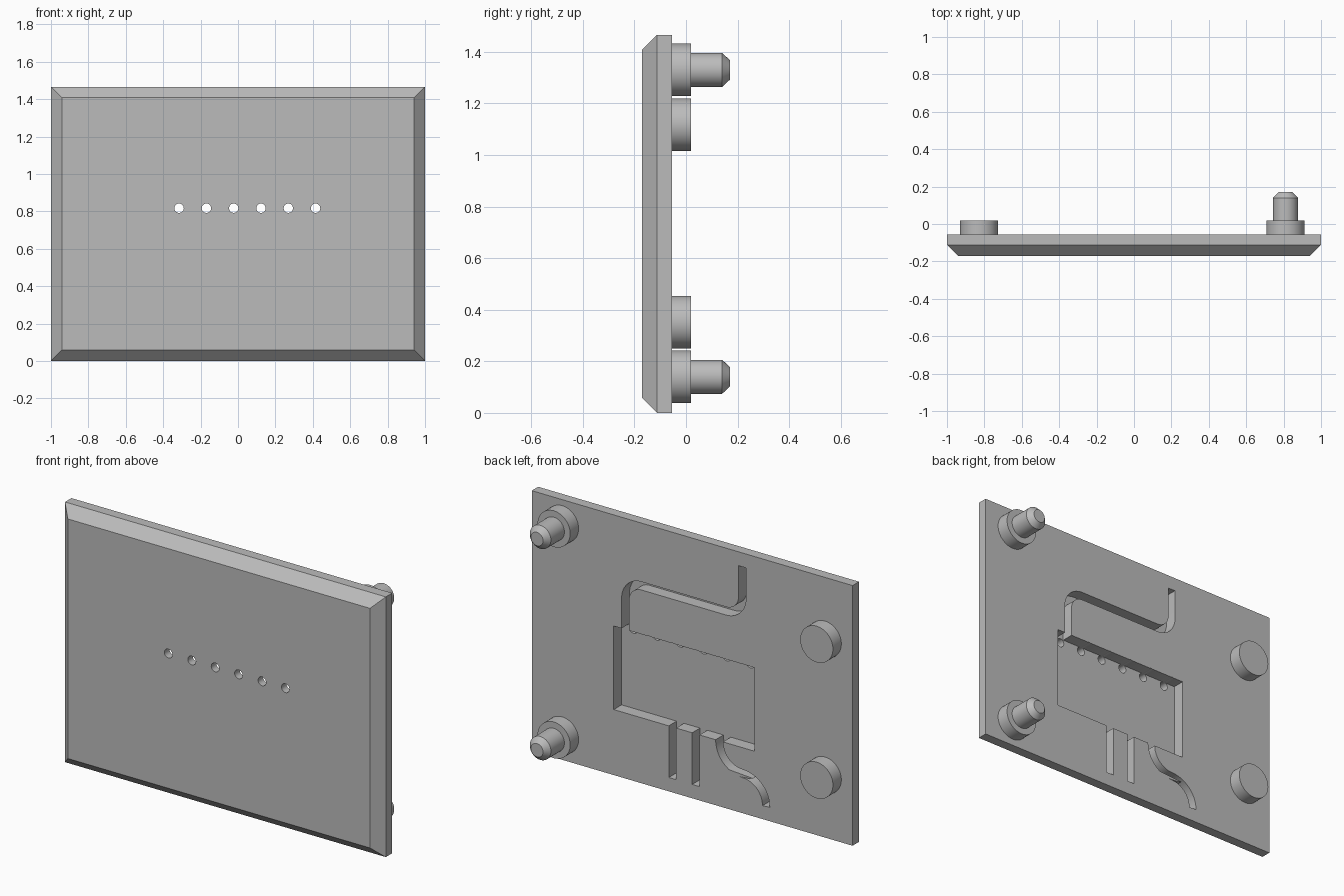
import bpy, bmesh, math
from mathutils import Vector

if "Cube" in bpy.data.objects:
    bpy.data.objects.remove(bpy.data.objects["Cube"])

grey = bpy.data.materials.new("plain grey")
grey.diffuse_color = (0.5, 0.5, 0.5, 1)
grey.use_nodes = True
grey.node_tree.nodes["Principled BSDF"].inputs["Base Color"].default_value = grey.diffuse_color

BACK, FRONT, BEVEL, FLOOR = -0.055, -0.17, -0.112, -0.125
HEIGHT = 1.466


def make_object(name, bm):
    bmesh.ops.recalc_face_normals(bm, faces=bm.faces)
    mesh = bpy.data.meshes.new(name)
    bm.to_mesh(mesh)
    bm.free()
    mesh.materials.append(grey)
    obj = bpy.data.objects.new(name, mesh)
    bpy.context.collection.objects.link(obj)
    return obj


def loft(name, rings):
    """Join equal-length point rings into a closed solid."""
    bm = bmesh.new()
    loops = [[bm.verts.new(p) for p in ring] for ring in rings]
    n = len(loops[0])
    for a, b in zip(loops, loops[1:]):
        for i in range(n):
            j = (i + 1) % n
            bm.faces.new((a[i], a[j], b[j], b[i]))
    bm.faces.new(loops[0])
    bm.faces.new(loops[-1])
    return make_object(name, bm)


def rect(x0, x1, z0, z1, y):
    return [(x0, y, z0), (x1, y, z0), (x1, y, z1), (x0, y, z1)]


def turned(name, x, z, profile, sides=48):
    """Round part along y from (y, radius) pairs."""
    angles = [2 * math.pi * i / sides for i in range(sides)]
    return loft(name, [[(x + r * math.cos(a), y, z + r * math.sin(a)) for a in angles]
                       for y, r in profile])


def arc(cx, cz, r, start, end, steps=12):
    angles = [math.radians(start + (end - start) * i / steps) for i in range(steps + 1)]
    return [(cx + r * math.cos(a), cz + r * math.sin(a)) for a in angles]


def channel(name, path, width=0.046):
    """Constant-width groove cutter following an (x, z) path."""
    pts = [Vector(p) for p in path]
    left, right = [], []
    for i, p in enumerate(pts):
        t = (pts[min(i + 1, len(pts) - 1)] - pts[max(i - 1, 0)]).normalized()
        side = Vector((-t.y, t.x)) * width / 2
        left.append(p + side)
        right.append(p - side)
    outline = left + right[::-1]
    return loft(name, [[(p.x, y, p.y) for p in outline] for y in (FLOOR, 0.0)])


# Plate with bevelled front rim
e = 0.058
plate = loft("plate", [rect(-1 + e, 1 - e, e, HEIGHT - e, FRONT),
                       rect(-1, 1, 0, HEIGHT, BEVEL),
                       rect(-1, 1, 0, HEIGHT, BACK)])

# Pocket and grooves in the back
px0, px1, pz0, pz1 = -0.389, 0.489, 0.369, 0.84
cutters = [loft("pocket_cutter", [rect(px0, px1, pz0, pz1, y) for y in (FLOOR, 0.0)])]
for x in (0.123, -0.023):
    cutters.append(channel("straight_groove_cutter", [(x, pz0 + 0.02), (x, 0.078)]))
cutters.append(channel("s_groove_cutter", [(-0.169, pz0 + 0.02)]
                       + arc(-0.315, pz0, 0.146, 0, -90)
                       + arc(-0.315, 0.077, 0.146, 90, 180)[1:]))
cutters.append(channel("upper_groove_cutter", [(0.417, pz1 - 0.02)]
                       + arc(0.317, 1.012, 0.1, 0, 90)
                       + arc(-0.212, 1.212, 0.1, 270, 180)
                       + [(-0.312, 1.388)]))

# Row of through holes
for i in range(6):
    cutters.append(turned("hole_cutter", -0.315 + 0.146 * i, 0.817,
                          [(-0.3, 0.025), (0.1, 0.025)], 24))

# The S groove turns in x, so its second arc is mirrored about its centre
s_mesh = cutters[3].data
for v in s_mesh.vertices:
    if v.co.z < 0.22 and v.co.x > -0.29:
        v.co.x = -0.63 - v.co.x

for cutter in cutters:
    mod = plate.modifiers.new("cut", 'BOOLEAN')
    mod.operation = 'DIFFERENCE'
    mod.solver = 'EXACT'
    mod.object = cutter
bpy.context.view_layer.update()
result = bpy.data.meshes.new_from_object(
    plate.evaluated_get(bpy.context.evaluated_depsgraph_get()))
plate.modifiers.clear()
plate.data = result
for cutter in cutters:
    bpy.data.objects.remove(cutter)

# Stepped pins on one side, plain round pads on the other
round_parts = []
for label, z in (("lower", 0.14), ("upper", 1.33)):
    round_parts.append(turned(label + "_pin", 0.81, z,
                              [(BACK - 0.01, 0.102), (0.02, 0.102), (0.02, 0.066),
                               (0.14, 0.066), (0.17, 0.038)]))
for label, z in (("lower", 0.352), ("upper", 1.118)):
    round_parts.append(turned(label + "_pad", -0.828, z,
                              [(BACK - 0.01, 0.102), (0.02, 0.102)]))

# Smooth curved walls, keep edges crisp
bpy.ops.object.select_all(action='DESELECT')
for obj in round_parts + [plate]:
    obj.select_set(True)
bpy.context.view_layer.objects.active = plate
bpy.ops.object.shade_smooth_by_angle(angle=math.radians(30))
